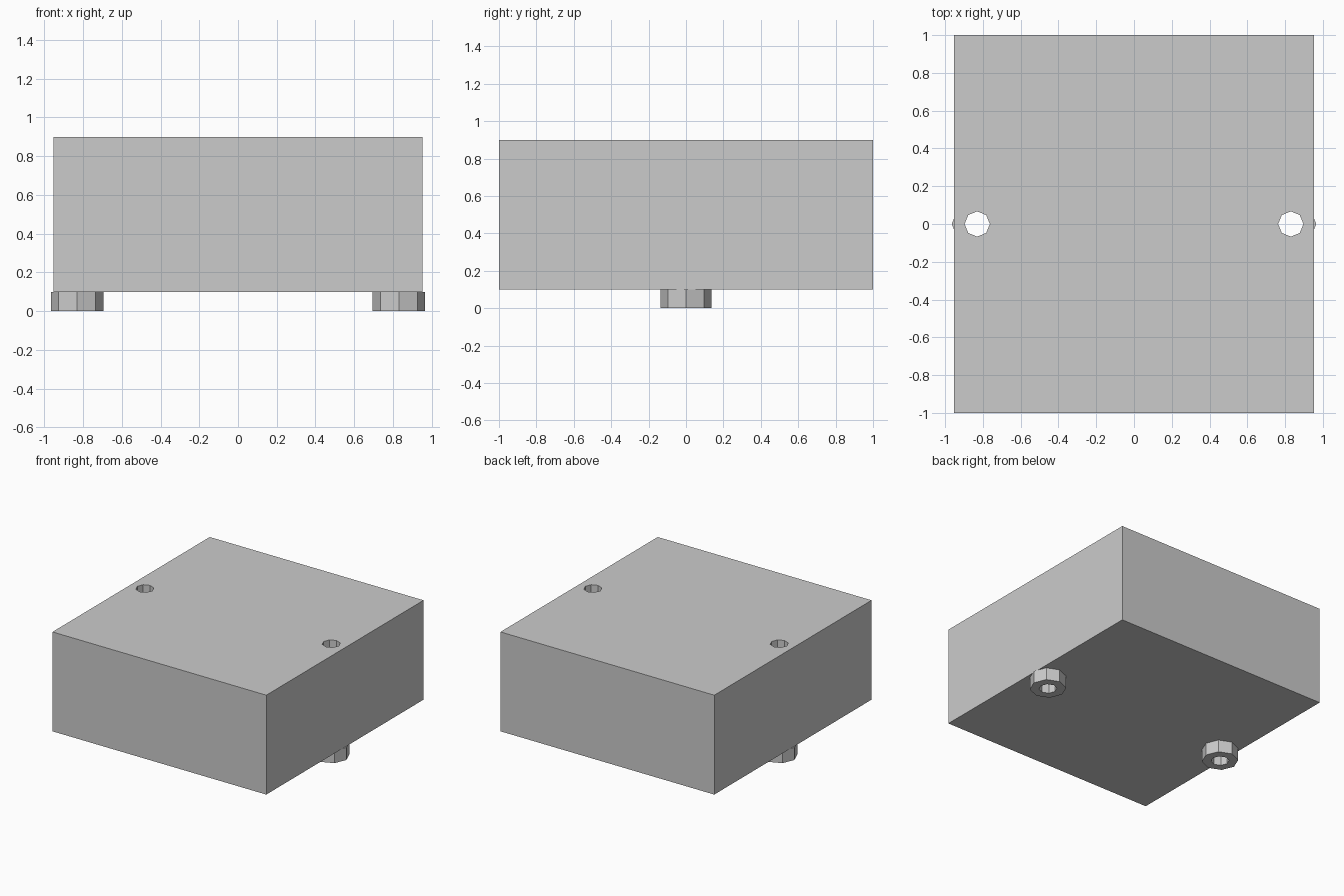
import bpy

cube = bpy.data.objects.get("Cube")
if cube:
    bpy.data.objects.remove(cube, do_unlink=True)

HALF_X, HALF_Y = 0.952, 1.0
FOOT_H, TOP = 0.10, 0.90
BORE_X, BORE_R, FOOT_R = 0.83, 0.067, 0.135

grey = bpy.data.materials.new("light_grey")
grey.use_nodes = True
grey.diffuse_color = (0.6, 0.6, 0.6, 1)
grey.node_tree.nodes["Principled BSDF"].inputs["Base Color"].default_value = (0.6, 0.6, 0.6, 1)


def octagon(name, x, radius, low, high):
    """Upright eight-sided prism from height low to high."""
    bpy.ops.mesh.primitive_cylinder_add(
        vertices=8, radius=radius, depth=high - low, location=(x, 0, (low + high) / 2))
    obj = bpy.context.object
    obj.name = name
    obj.data.materials.append(grey)
    return obj


def cut(obj, cutter):
    mod = obj.modifiers.new("bore", "BOOLEAN")
    mod.operation = "DIFFERENCE"
    mod.solver = "EXACT"
    mod.object = cutter
    bpy.context.view_layer.objects.active = obj
    bpy.ops.object.modifier_apply(modifier=mod.name)


# Main block
bpy.ops.mesh.primitive_cube_add(size=1, location=(0, 0, (FOOT_H + TOP) / 2))
block = bpy.context.object
block.name = "block"
block.scale = (2 * HALF_X, 2 * HALF_Y, TOP - FOOT_H)
bpy.ops.object.transform_apply(location=False, rotation=False, scale=True)
block.data.materials.append(grey)

# Hollow feet, with each bore running up through the block
for side, sign in (("left", 1), ("right", -1)):
    foot = octagon(side + "_foot", sign * BORE_X, FOOT_R, 0, FOOT_H)
    bore = octagon(side + "_bore_cutter", sign * BORE_X, BORE_R, -0.2, TOP + 0.2)
    cut(foot, bore)
    cut(block, bore)
    bpy.data.objects.remove(bore, do_unlink=True)
